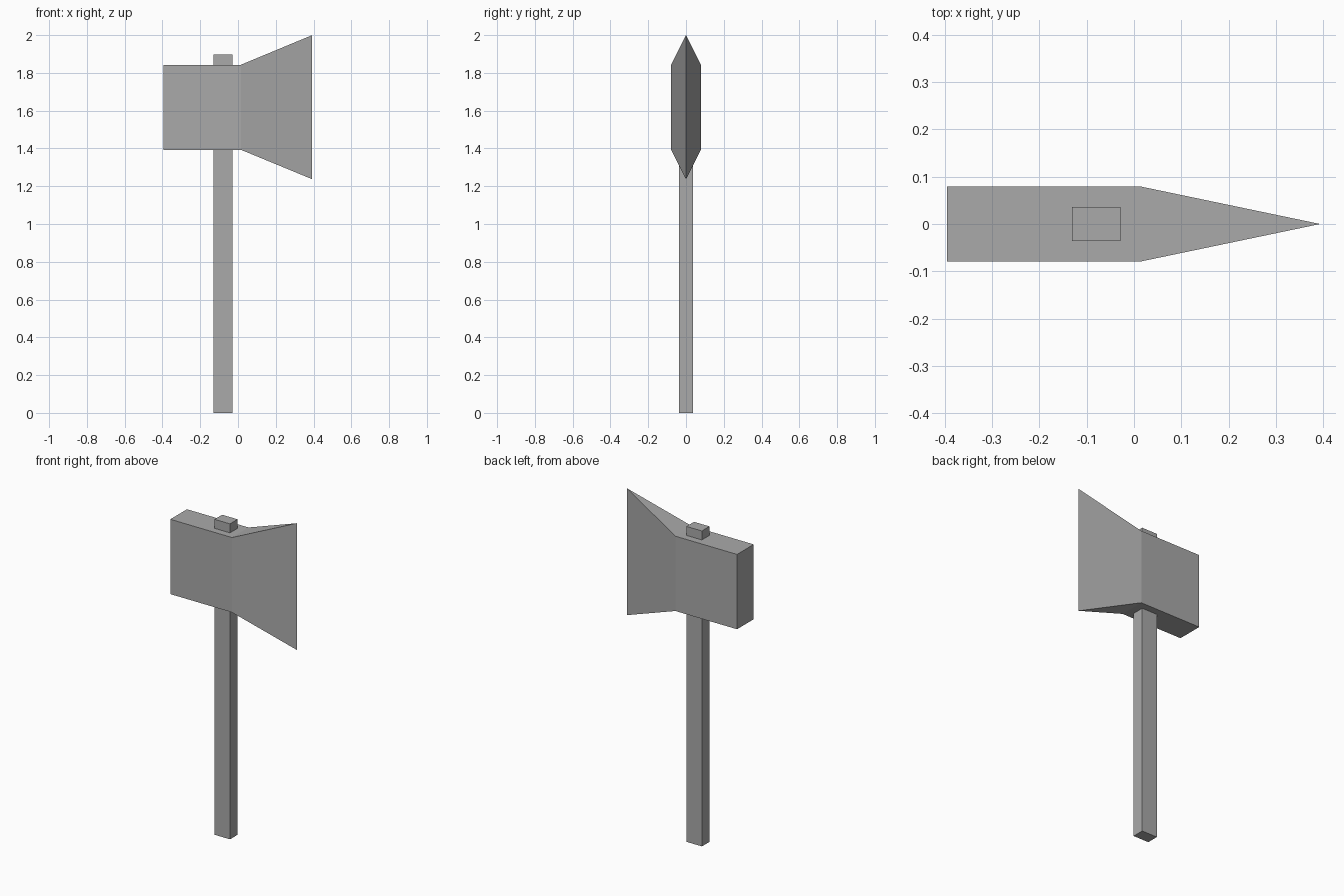
import bpy
import bmesh

cube = bpy.data.objects.get("Cube")
if cube:
    bpy.data.objects.remove(cube, do_unlink=True)

# Single plain grey for the whole tool
grey = bpy.data.materials.new("plain_grey")
grey.use_nodes = True
GREY = (0.4, 0.4, 0.4, 1)
grey.diffuse_color = GREY
grey.node_tree.nodes["Principled BSDF"].inputs["Base Color"].default_value = GREY


def loft(name, sections):
    """Join rectangular sections (x, half_depth, bottom, top) along x.
    A section with zero depth becomes a sharp vertical edge."""
    bm = bmesh.new()
    rings = []
    for x, depth, low, high in sections:
        corners = [(x, -depth, low), (x, depth, low), (x, depth, high), (x, -depth, high)]
        rings.append([bm.verts.new(c) for c in corners])
    for a, b in zip(rings, rings[1:]):
        for i in range(4):
            j = (i + 1) % 4
            bm.faces.new((a[i], a[j], b[j], b[i]))
    bm.faces.new(rings[0])
    bm.faces.new(rings[-1])
    bmesh.ops.remove_doubles(bm, verts=bm.verts, dist=0.0001)
    bmesh.ops.recalc_face_normals(bm, faces=bm.faces)
    mesh = bpy.data.meshes.new(name)
    bm.to_mesh(mesh)
    bm.free()
    mesh.materials.append(grey)
    obj = bpy.data.objects.new(name, mesh)
    bpy.context.collection.objects.link(obj)
    return obj


# Square-cut shaft, poking out above the head
loft("handle", [(-0.131, 0.036, 0, 1.897), (-0.028, 0.036, 0, 1.897)])

# Block head flaring into a wedge that ends in a sharp edge
loft("axe_head", [(-0.395, 0.079, 1.393, 1.843),
                  (0.015, 0.079, 1.393, 1.843),
                  (0.393, 0, 1.237, 2.0)])
